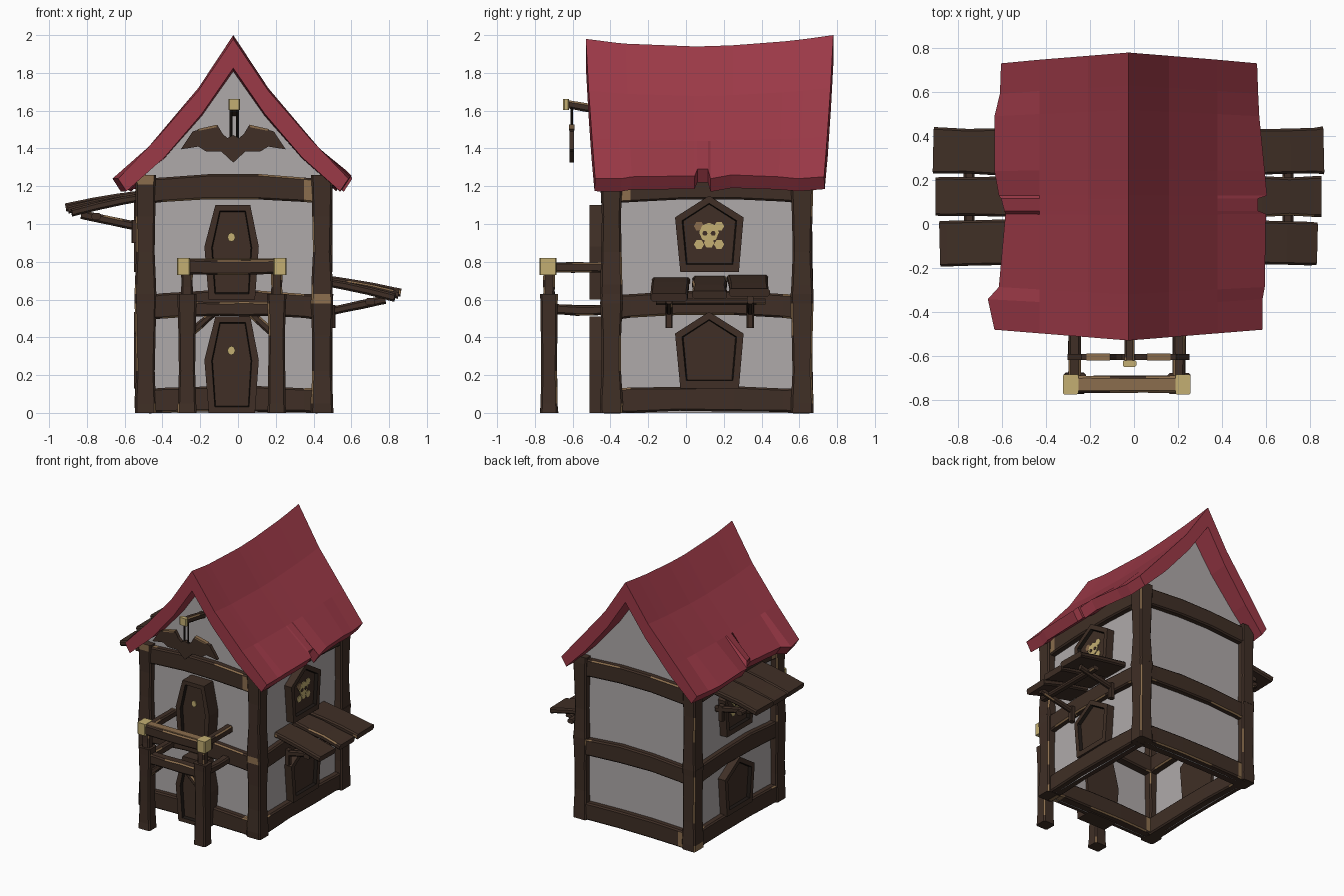
import bpy, bmesh, math, random
from mathutils import Vector as V

if "Cube" in bpy.data.objects:
    bpy.data.objects.remove(bpy.data.objects["Cube"])

random.seed(4)
PAL = [("dark timber", (.050, .028, .019)), ("worn timber", (.26, .155, .075)),
       ("brass", (.55, .43, .17)), ("plaster", (.43, .40, .40)),
       ("red roof", (.33, .041, .063)), ("shadow timber", (.013, .009, .007))]
MATS = []
for n, c in PAL:
    m = bpy.data.materials.new(n)
    m.diffuse_color = (*c, 1)
    m.use_nodes = True
    m.node_tree.nodes["Principled BSDF"].inputs["Base Color"].default_value = m.diffuse_color
    MATS.append(m)
WOOD, WORN, BRASS, WALL, RED, BLACK = range(6)
CX = -.025


def loft(name, rings, matfn, caps=(0, 0)):
    """Skin a list of closed rings; matfn(ring, side) picks the colour."""
    bm = bmesh.new()
    vs = [[bm.verts.new(p) for p in r] for r in rings]
    k = len(rings[0])
    for i in range(len(rings) - 1):
        for j in range(k):
            f = bm.faces.new((vs[i][j], vs[i][(j + 1) % k], vs[i + 1][(j + 1) % k], vs[i + 1][j]))
            f.material_index = matfn(i, j)
    for ring, m in ((vs[0], caps[0]), (vs[-1], caps[1])):
        bm.faces.new(ring).material_index = m
    bmesh.ops.recalc_face_normals(bm, faces=bm.faces)
    me = bpy.data.meshes.new(name)
    bm.to_mesh(me)
    bm.free()
    for m in MATS:
        me.materials.append(m)
    ob = bpy.data.objects.new(name, me)
    bpy.context.collection.objects.link(ob)
    return ob


def beam(name, a, b, w, h, arch=0, waist=0, wear=.16, mat=WOOD, jit=.05, c=.01, caps=None):
    """Crooked chamfered timber from a to b with chipped, worn edges."""
    a, b = V(a), V(b)
    d = (b - a).normalized()
    side = V((1, 0, 0)) if abs(d.z) > .95 else d.cross(V((0, 0, 1))).normalized()
    up = side.cross(d)
    rings = []
    for t in (0, .08, .35, .65, .92, 1):
        s = math.sin(math.pi * t)
        x = w / 2 * (1 - waist * s) * (1 + random.uniform(-jit, jit))
        y = h / 2 * (1 - waist * s) * (1 + random.uniform(-jit, jit))
        o = a.lerp(b, t) + up * (arch * s)
        pts = [(x, c - y), (x, y - c), (x - c, y), (c - x, y),
               (-x, y - c), (-x, c - y), (c - x, -y), (x - c, -y)]
        rings.append([o + side * p + up * q for p, q in pts])

    def pick(i, j):
        if j % 2:
            return WORN if random.random() < wear * 1.6 else mat
        return WORN if i in (0, 4) and random.random() < wear * .7 else mat
    return loft(name, rings, pick, caps or (mat, mat))


def block(name, p, s, mat):
    """Plain chamfered block centred at p."""
    o = V((0, 0, s[2] / 2))
    return beam(name, V(p) - o, V(p) + o, s[0], s[1], wear=0, mat=mat, jit=0, c=.006)


def front(u, v, d): return V((u, -d, v))
def right(u, v, d): return V((d, u, v))
def left(u, v, d): return V((2 * CX - d, u, v))


def framed(name, pts, face, back, out, su, sv):
    """Flat frame with a sunken panel."""
    cu = sum(p[0] for p in pts) / len(pts)
    cv = (max(p[1] for p in pts) + min(p[1] for p in pts)) / 2
    sc = lambda f, g: [(cu + (u - cu) * f, cv + (v - cv) * g) for u, v in pts]
    layers = [(pts, back), (pts, out), (sc(su, sv), out), (sc(su * .95, sv * .97), out - .025)]
    return loft(name, [[face(u, v, d) for u, v in q] for q, d in layers],
                lambda i, j: BLACK if i == 2 else WOOD)


def plate(name, pts, face, d0, d1, mat):
    return loft(name, [[face(u, v, d) for u, v in pts] for d in (d0, d1)], lambda i, j: mat, (mat, mat))


def disc(u, v, r, n=8, sv=1):
    return [(u + r * math.cos(math.tau * k / n), v + r * sv * math.sin(math.tau * k / n)) for k in range(n)]


# plaster walls: open-bottomed shell with gables
half = [(.465, 0), (.465, 1.31), (.365, 1.40), (.165, 1.64)]
prof = [(CX + x, z) for x, z in half] + [(CX, 1.88)] + [(CX - x, z) for x, z in half[::-1]]
walls = loft("plaster_walls", [[V((x, y, z)) for x, z in prof] for y in (-.4, .62)],
             lambda i, j: WALL, (WALL, WALL))
bm = bmesh.new()
bm.from_mesh(walls.data)
bm.normal_update()
bmesh.ops.delete(bm, geom=[f for f in bm.faces if abs(f.normal.y) < .5 and
                 (f.normal.z < -.5 or f.calc_center_median().z > 1.31)], context='FACES_ONLY')
bm.to_mesh(walls.data)
bm.free()

# sagging roof shell: stations along y = (y, left eave, right eave, eave lift)
outer = [(0, 2.0), (.185, 1.72), (.405, 1.46), (.61, 1.24)]
inner = [(0, 1.845), (.165, 1.60), (.365, 1.36), (.565, 1.175)]
stations = [(-.53, .0, .0, 0), (-.38, .03, .0, .0), (-.32, -.02, .01, .01), (.04, -.05, .015, .015),
            (.055, -.045, -.02, .05), (.115, -.03, -.02, .05), (.13, -.02, .02, .0),
            (.25, .0, .01, .02), (.52, .0, -.015, .01), (.63, -.025, -.02, .0), (.78, -.03, -.025, .01)]
rings = []
for y, el, er, lift in stations:
    sag = -.06 + (.04 * (y / .53) ** 2 if y < 0 else .06 * (y / .78) ** 2)

    def pt(x, z, s):
        t = x / .61
        e = (er if s > 0 else el) if t > .9 else 0
        yy = .125 + (y - .125) * (1 - .075 * t)
        return V((CX + s * (x + e), yy, z + sag * (1 - t) + (lift if t > .9 else 0)))
    rings.append([pt(*p, -1) for p in outer[:0:-1]] + [pt(*p, 1) for p in outer] +
                 [pt(*p, 1) for p in inner[:0:-1]] + [pt(*p, -1) for p in inner])
loft("roof", rings, lambda i, j: RED, (RED, RED))

# corner posts, two stacked storeys each
for nx, x in (("left", -.49), ("right", .445)):
    for ny, y in (("front", -.395), ("back", .615)):
        beam(f"{ny}_{nx}_lower_post", (x, y, 0), (x, y, .63), .115, .12, waist=.12)
        beam(f"{ny}_{nx}_upper_post", (x, y, .63), (x, y, 1.26), .115, .12, waist=.14)

# horizontal beams on all four sides at each level
for lvl, z, arch in (("base", .065, .01), ("middle", .56, .025), ("top", 1.175, .025)):
    for n, y in (("front", -.39), ("back", .61)):
        beam(f"{n}_{lvl}_beam", (-.47, y, z), (.42, y, z), .11, .13, arch)
    for n, x in (("left", -.485), ("right", .435)):
        beam(f"{n}_{lvl}_beam", (x, -.37, z), (x, .59, z), .10, .13, arch)

# coffin-shaped doors with brass knobs
for n, z0, z1, zk in (("lower", 0, .51, .33), ("upper", .6, 1.10, .93)):
    zs = z0 + .28
    pts = [(-.155, z0), (.09, z0), (.11, zs), (.065, z1), (-.12, z1), (-.178, zs)]
    framed(f"{n}_door", pts, front, .38, .51, .74, .88)
    plate(f"{n}_door_knob", disc(-.035, zk, .021, 8, 1.15), front, .48, .494, BRASS)

# pentagon windows on both sides, with a skull and crossbones plaque above
for side, face in (("right", right), ("left", left)):
    for n, z in (("lower", .13), ("upper", .745)):
        pts = [(-.03, z), (.28, z), (.305, z + .29), (.122, z + .405), (-.058, z + .29)]
        framed(f"{side}_{n}_window", pts, face, .42, .50, .80, .80)
    for k in range(4):
        a = math.pi / 4 + k * math.pi / 2
        plate(f"{side}_bone_{k}", disc(.122 + .075 * math.cos(a), .94 + .068 * math.sin(a), .027, 6),
              face, .472, .480, WORN if k == 1 else BRASS)
    plate(f"{side}_skull", disc(.122, .955, .052), face, .472, .481, BRASS)
    plate(f"{side}_jaw", disc(.122, .90, .028, 6), face, .472, .480, BRASS)
    for k in (-1, 1):
        plate(f"{side}_skull_eye", disc(.122 + k * .022, .95, .014, 6), face, .479, .484, WOOD)

# plank awnings: low on the right, high on the left
for side, face, dz in (("right", right, 0), ("left", left, .45)):
    for k, (y, w, out, tilt) in enumerate(((-.08, .2, .83, -.015), (.125, .18, .85, .0), (.325, .21, .86, .012))):
        beam(f"{side}_awning_plank_{k}", face(y, .705 + dz + tilt / 2, .43),
             face(y + .01 * (k - 1), .625 + dz + tilt, out), w, .042, arch=.006, wear=.04)
    beam(f"{side}_awning_rail", face(-.16, .59 + dz, .70), face(.42, .59 + dz, .70), .05, .035, wear=.05)
    for y in (-.09, .34):
        beam(f"{side}_awning_strut", face(y, .53 + dz, .45), face(y, .60 + dz, .78), .035, .045, wear=.1)
        block(f"{side}_strut_foot", face(y, .51 + dz, .495), (.04, .038, .12), WOOD)

# balcony: posts, floor beams, side rails, front rail
for n, x, s in (("left", -.27, 1), ("right", .205, -1)):
    beam(f"balcony_{n}_post", (x, -.725, 0), (x, -.725, .63), .10, .095, waist=.12)
    beam(f"balcony_{n}_upright", (x, -.725, .62), (x, -.725, .75), .06, .06, wear=.3)
    beam(f"balcony_{n}_floor_beam", (x, -.69, .55), (x, -.38, .55), .06, .055, arch=-.008)
    beam(f"balcony_{n}_side_rail", (x, -.72, .77), (x, -.38, .77), .055, .055, wear=.35)
    beam(f"balcony_{n}_brace", (x + s * .03, -.725, .43), (x + s * .14, -.725, .53), .04, .04)
    block(f"balcony_{n}_rail_cap", (x - s * .018, -.73, .775), (.07, .09, .09), BRASS)
beam("balcony_cross_beam", (-.25, -.725, .55), (.185, -.725, .55), .07, .075, wear=.2)
beam("balcony_front_rail", (-.30, -.73, .775), (.245, -.73, .775), .078, .078, wear=.4, arch=-.006)
beam("balcony_rail_worn_top", (-.26, -.73, .813), (.2, -.73, .813), .06, .008, mat=WORN, c=.002)

# hanging bat sign on a bracket
beam("sign_arm", (CX + .005, -.38, 1.59), (CX + .005, -.63, 1.635), .045, .045, wear=.2)
block("sign_arm_cap", (CX + .005, -.635, 1.632), (.062, .03, .058), BRASS)
for dx in (-.012, .022):
    block("sign_rod", (CX + dx, -.605, 1.53), (.014, .014, .17), BLACK)
wing = [(0, 1.325), (.065, 1.385), (.145, 1.385), (.185, 1.41), (.278, 1.395),
        (.215, 1.49), (.085, 1.525), (.055, 1.475), (.03, 1.455)]
bat = [(CX + u, v) for u, v in wing] + [(CX, 1.47)] + [(CX - u, v) for u, v in wing[:0:-1]]
plate("bat_sign", bat, front, .592, .618, WOOD)
for s in (-1, 1):
    chip = [(CX + s * u, v) for u, v in ((.085, 1.526), (.19, 1.502), (.18, 1.494), (.09, 1.512))]
    plate("bat_sign_worn_edge", chip, front, .590, .6205, WORN)
